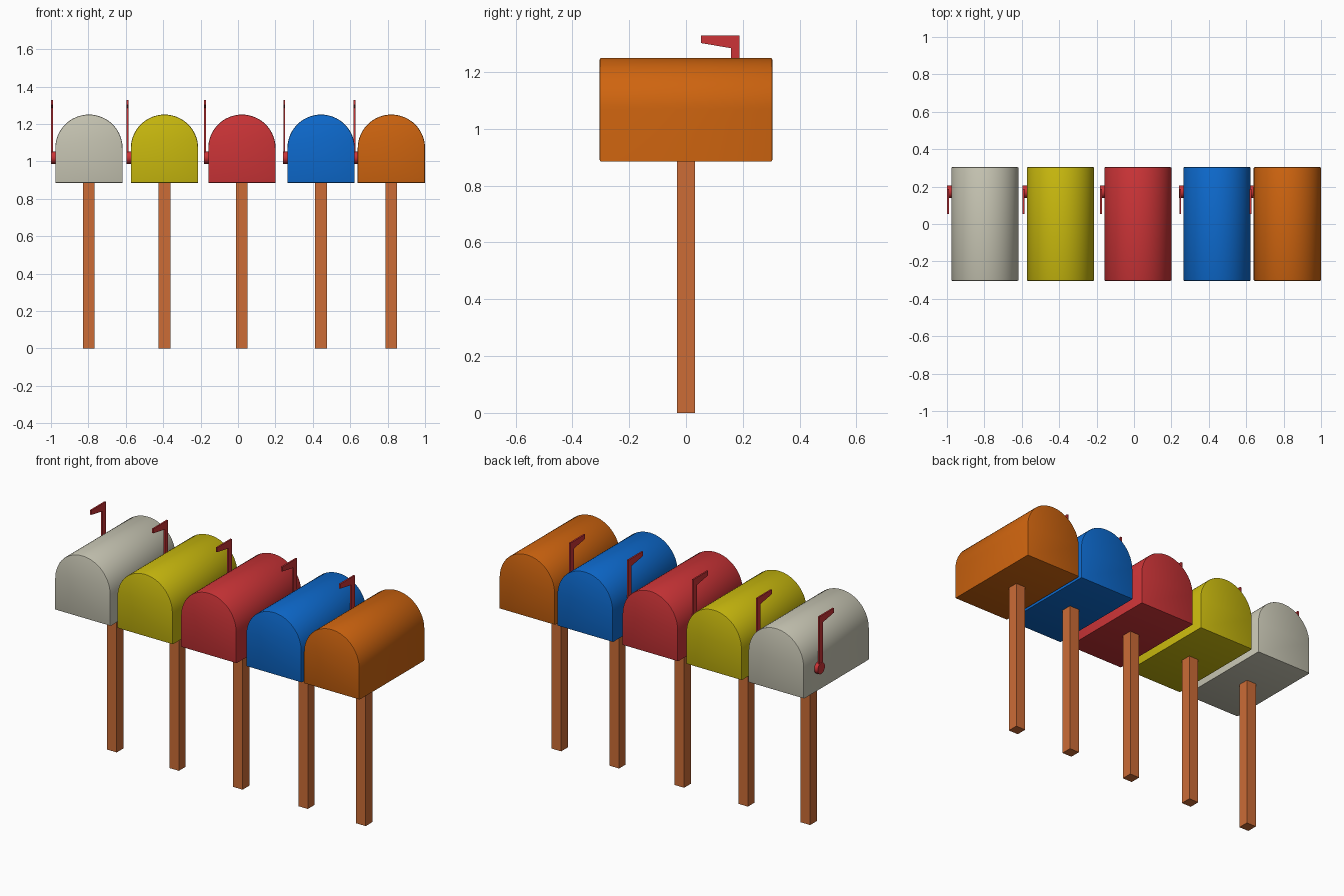
import bpy, bmesh, math

if "Cube" in bpy.data.objects:
    bpy.data.objects.remove(bpy.data.objects["Cube"])


def material(name, rgb):
    m = bpy.data.materials.new(name)
    lin = [((c / 255 + 0.055) / 1.055) ** 2.4 if c > 10 else c / 255 / 12.92 for c in rgb]
    m.diffuse_color = (*lin, 1)
    m.use_nodes = True
    m.node_tree.nodes["Principled BSDF"].inputs["Base Color"].default_value = m.diffuse_color
    return m


def prism(name, outline, direction, mat, bevel=0.0):
    """Extrude a closed 3D outline along a direction, optionally rounding both cap rims."""
    bm = bmesh.new()
    cap = bm.faces.new([bm.verts.new(p) for p in outline])
    ext = bmesh.ops.extrude_face_region(bm, geom=[cap], use_keep_orig=True)["geom"]
    bmesh.ops.translate(bm, vec=direction, verts=[g for g in ext if isinstance(g, bmesh.types.BMVert)])
    end = [g for g in ext if isinstance(g, bmesh.types.BMFace)][0]
    if bevel:
        rims = list(set(cap.edges) | set(end.edges))
        bmesh.ops.bevel(bm, geom=rims, offset=bevel, segments=2, profile=0.5, affect='EDGES')
    bmesh.ops.recalc_face_normals(bm, faces=bm.faces)
    mesh = bpy.data.meshes.new(name)
    bm.to_mesh(mesh)
    bm.free()
    mesh.materials.append(mat)
    ob = bpy.data.objects.new(name, mesh)
    bpy.context.collection.objects.link(ob)
    bpy.context.view_layer.objects.active = ob
    ob.select_set(True)
    bpy.ops.object.shade_smooth_by_angle(angle=math.radians(30))
    ob.select_set(False)
    return ob


red = material("red", (204, 52, 55))
wood = material("wood_brown", (204, 108, 54))
boxes = [
    ("grey", -0.797, material("warm_grey", (200, 198, 180))),
    ("yellow", -0.393, material("yellow", (202, 186, 14))),
    ("red", 0.021, red),
    ("blue", 0.444, material("blue", (13, 106, 206))),
    ("orange", 0.82, material("orange", (206, 100, 15))),
]

R, BOTTOM, SPRING, HALF = 0.18, 0.885, 1.07, 0.304
FLAG_Y, PIVOT_Z = 0.173, 1.02

for name, x, mat in boxes:
    # Arched box
    arch = [(x - R, -HALF, BOTTOM), (x + R, -HALF, BOTTOM)]
    arch += [(x + R * math.cos(math.pi * i / 32), -HALF, SPRING + R * math.sin(math.pi * i / 32))
             for i in range(33)]
    prism(name + "_mailbox", arch, (0, 2 * HALF, 0), mat, bevel=0.006)

    # Square post
    h = 0.031
    prism(name + "_post", [(x - h, -h, 0), (x + h, -h, 0), (x + h, h, 0), (x - h, h, 0)],
          (0, 0, BOTTOM + 0.002), wood)

    # Flag: stem with a tapering arm
    fx = x - R - 0.022
    flag = [(0.158, PIVOT_Z), (0.188, PIVOT_Z), (0.188, 1.328), (0.053, 1.328),
            (0.053, 1.302), (0.158, 1.284)]
    prism(name + "_flag", [(fx, y, z) for y, z in flag], (0.009, 0, 0), red)

    # Round flag pivot
    disc = [(fx - 0.001, FLAG_Y + 0.033 * math.cos(math.tau * i / 24),
             PIVOT_Z + 0.033 * math.sin(math.tau * i / 24)) for i in range(24)]
    prism(name + "_flag_pivot", disc, (0.025, 0, 0), red)
